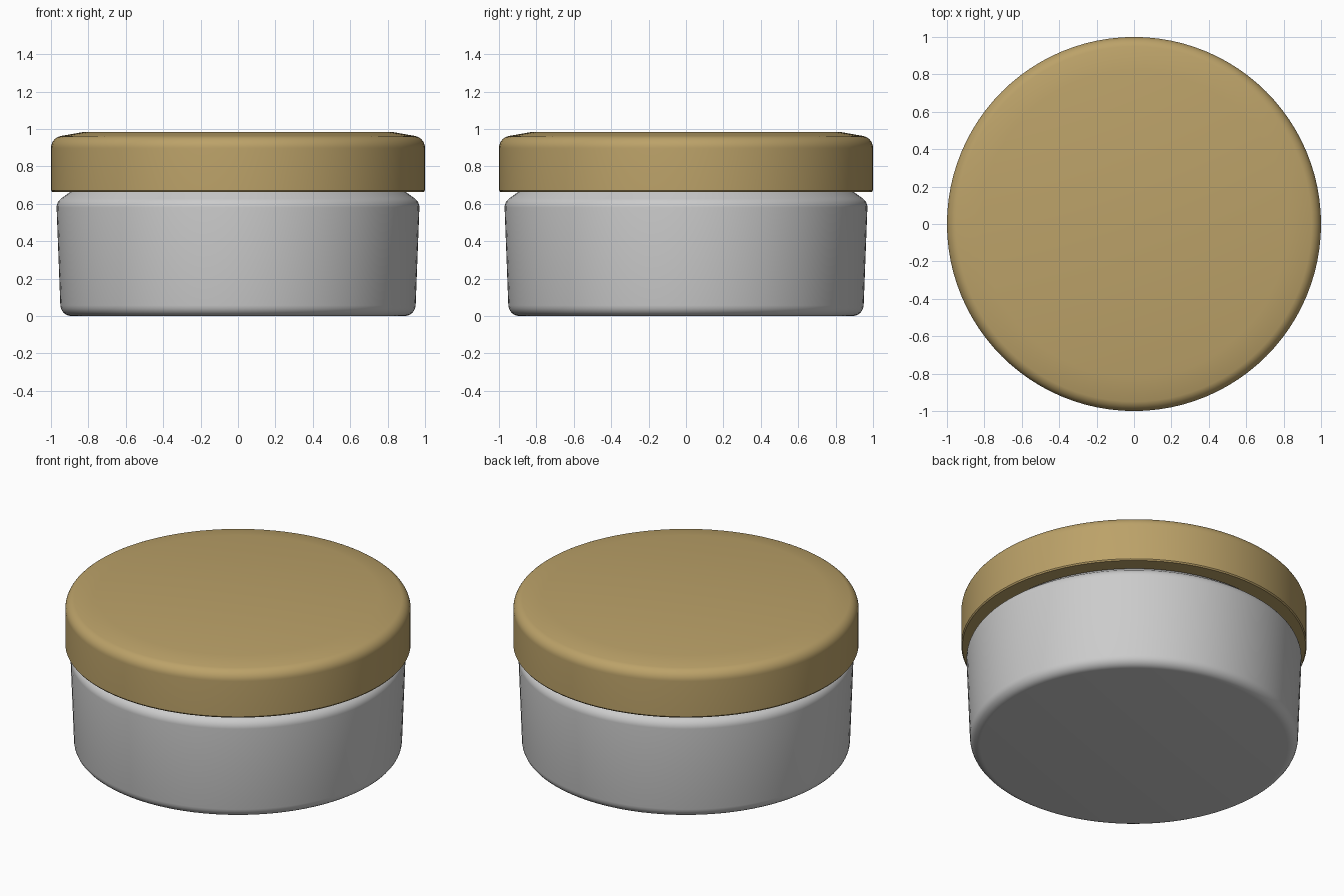
import bpy, bmesh, math

if "Cube" in bpy.data.objects:
    bpy.data.objects.remove(bpy.data.objects["Cube"])

SEGMENTS = 96


def arc(cx, cz, r, a0, a1, n=6):
    """Points of a fillet, angles in degrees."""
    return [(cx + r * math.cos(math.radians(a0 + (a1 - a0) * i / n)),
             cz + r * math.sin(math.radians(a0 + (a1 - a0) * i / n)))
            for i in range(n + 1)]


def lathe(name, profile, colour=None):
    """Revolve an (r, z) profile around the z axis."""
    bm = bmesh.new()
    verts = [bm.verts.new((r, 0, z)) for r, z in profile]
    edges = [bm.edges.new(pair) for pair in zip(verts, verts[1:])]
    bmesh.ops.spin(bm, geom=verts + edges, cent=(0, 0, 0), axis=(0, 0, 1),
                   angle=math.tau, steps=SEGMENTS, use_duplicate=False)
    bmesh.ops.remove_doubles(bm, verts=bm.verts, dist=0.0005)
    bmesh.ops.recalc_face_normals(bm, faces=bm.faces)
    mesh = bpy.data.meshes.new(name)
    bm.to_mesh(mesh)
    bm.free()
    obj = bpy.data.objects.new(name, mesh)
    bpy.context.collection.objects.link(obj)
    if colour:
        mat = bpy.data.materials.new(name + "_colour")
        mat.diffuse_color = colour
        mat.use_nodes = True
        mat.node_tree.nodes["Principled BSDF"].inputs["Base Color"].default_value = mat.diffuse_color
        mesh.materials.append(mat)
    bpy.ops.object.select_all(action='DESELECT')
    obj.select_set(True)
    bpy.context.view_layer.objects.active = obj
    bpy.ops.object.shade_smooth_by_angle(angle=math.radians(35))
    return obj


# Jar: rounded base, slightly flared wall, sloped shoulder, neck and cavity
jar = [(0, 0)]
jar += arc(0.89, 0.06, 0.06, -90, -3)
jar += arc(0.91, 0.58, 0.06, 0, 50)
jar += [(0.895, 0.665), (0.88, 0.68), (0.88, 0.90),
        (0.82, 0.90), (0.82, 0.10), (0.78, 0.06), (0, 0.06)]
lathe("jar_body", jar)

# Lid: raised flat top, shallow sloped rim, rounded edge, hollow underside
lid = [(0, 0.985), (0.82, 0.985)]
lid += arc(0.934, 0.898, 0.066, 76, 0, 8)
lid += [(1.0, 0.672), (0.994, 0.664), (0.90, 0.664), (0.90, 0.92), (0, 0.92)]
lathe("lid", lid, (0.50, 0.36, 0.14, 1))
